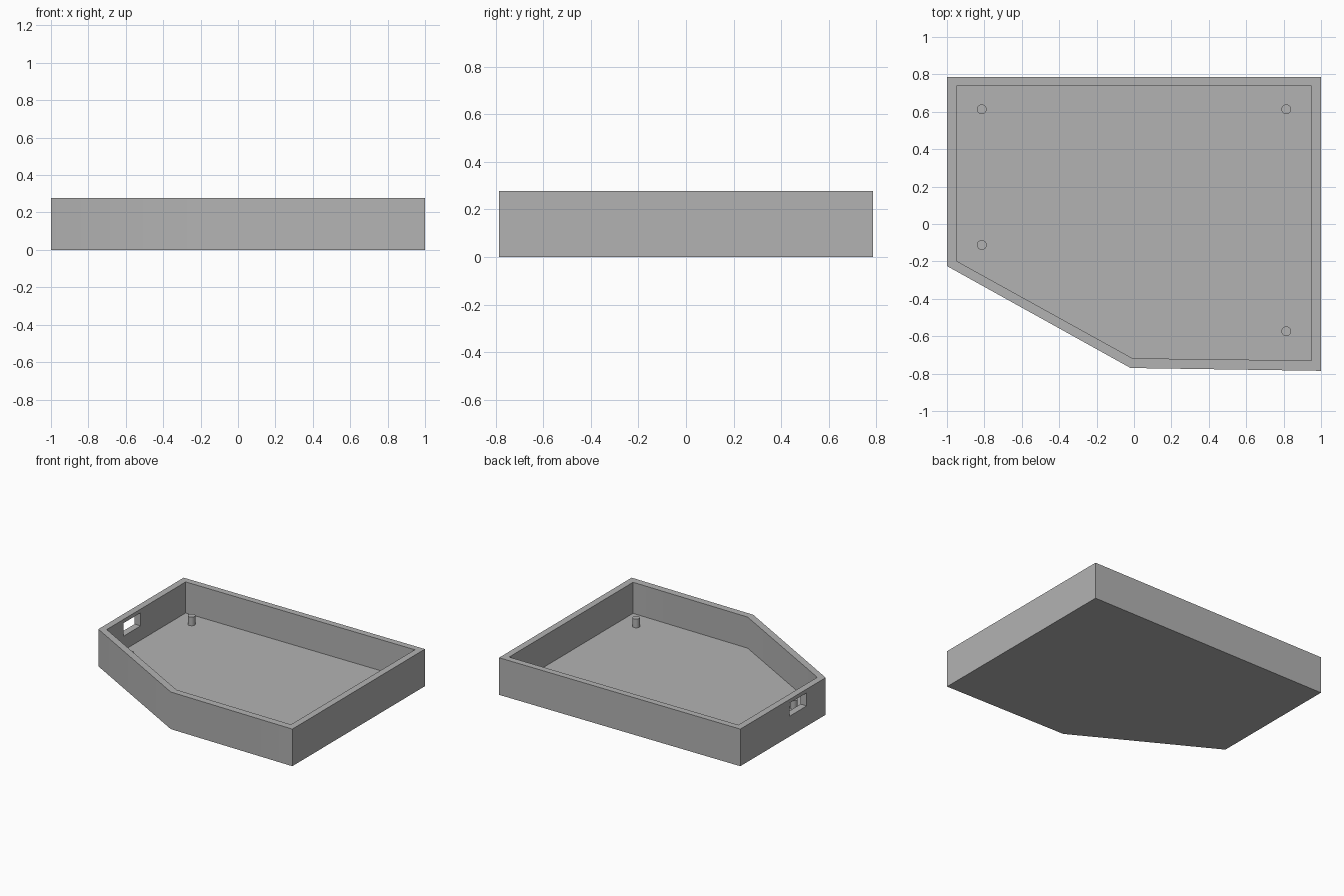
import bpy, bmesh, math

cube = bpy.data.objects.get("Cube")
if cube:
    bpy.data.objects.remove(cube, do_unlink=True)

HEIGHT, FLOOR = 0.278, 0.045

grey = bpy.data.materials.new("plain grey")
grey.use_nodes = True
colour = (0.45, 0.45, 0.45, 1)
grey.diffuse_color = colour
grey.node_tree.nodes["Principled BSDF"].inputs["Base Color"].default_value = colour


def prism(name, outline, z0, z1):
    """Extrude a plan outline from z0 up to z1."""
    bm = bmesh.new()
    base = bm.faces.new([bm.verts.new((x, y, z0)) for x, y in outline])
    top = bmesh.ops.extrude_face_region(bm, geom=[base])["geom"]
    verts = [v for v in top if isinstance(v, bmesh.types.BMVert)]
    bmesh.ops.translate(bm, verts=verts, vec=(0, 0, z1 - z0))
    bmesh.ops.recalc_face_normals(bm, faces=bm.faces)
    mesh = bpy.data.meshes.new(name)
    bm.to_mesh(mesh)
    bm.free()
    obj = bpy.data.objects.new(name, mesh)
    bpy.context.collection.objects.link(obj)
    mesh.materials.append(grey)
    return obj


def select_only(obj):
    bpy.ops.object.select_all(action='DESELECT')
    obj.select_set(True)
    bpy.context.view_layer.objects.active = obj


def cut(obj, cutter):
    """Subtract the cutter, then discard it."""
    mod = obj.modifiers.new("cut", 'BOOLEAN')
    mod.operation, mod.solver, mod.object = 'DIFFERENCE', 'EXACT', cutter
    select_only(obj)
    bpy.ops.object.modifier_apply(modifier=mod.name)
    bpy.data.objects.remove(cutter, do_unlink=True)


# Tray body with one slanted corner
outer = [(-1, 0.785), (-1, -0.225), (-0.018, -0.77), (1, -0.785), (1, 0.785)]
inner = [(-0.95, 0.737), (-0.95, -0.197), (-0.008, -0.718), (0.95, -0.73), (0.95, 0.737)]
tray = prism("tray", outer, 0, HEIGHT)
cut(tray, prism("cavity", inner, FLOOR, HEIGHT + 0.1))

# Connector opening through the side wall
opening = [(-1.1, 0), (-0.9, 0), (-0.9, 0.205), (-1.1, 0.205)]
cut(tray, prism("opening", opening, 0.152, 0.25))
select_only(tray)
bpy.ops.object.shade_smooth_by_angle(angle=math.radians(30))

# Mounting posts standing on the floor
posts = [("back_right", -0.814, 0.613), ("back_left", 0.814, 0.613),
         ("front_right", -0.814, -0.112), ("front_left", 0.814, -0.573)]
for label, x, y in posts:
    bpy.ops.mesh.primitive_cylinder_add(vertices=32, radius=0.026, depth=0.07,
                                        location=(x, y, FLOOR + 0.03))
    post = bpy.context.object
    post.name = label + "_post"
    post.data.materials.append(grey)
    bpy.ops.object.shade_smooth_by_angle(angle=math.radians(30))
